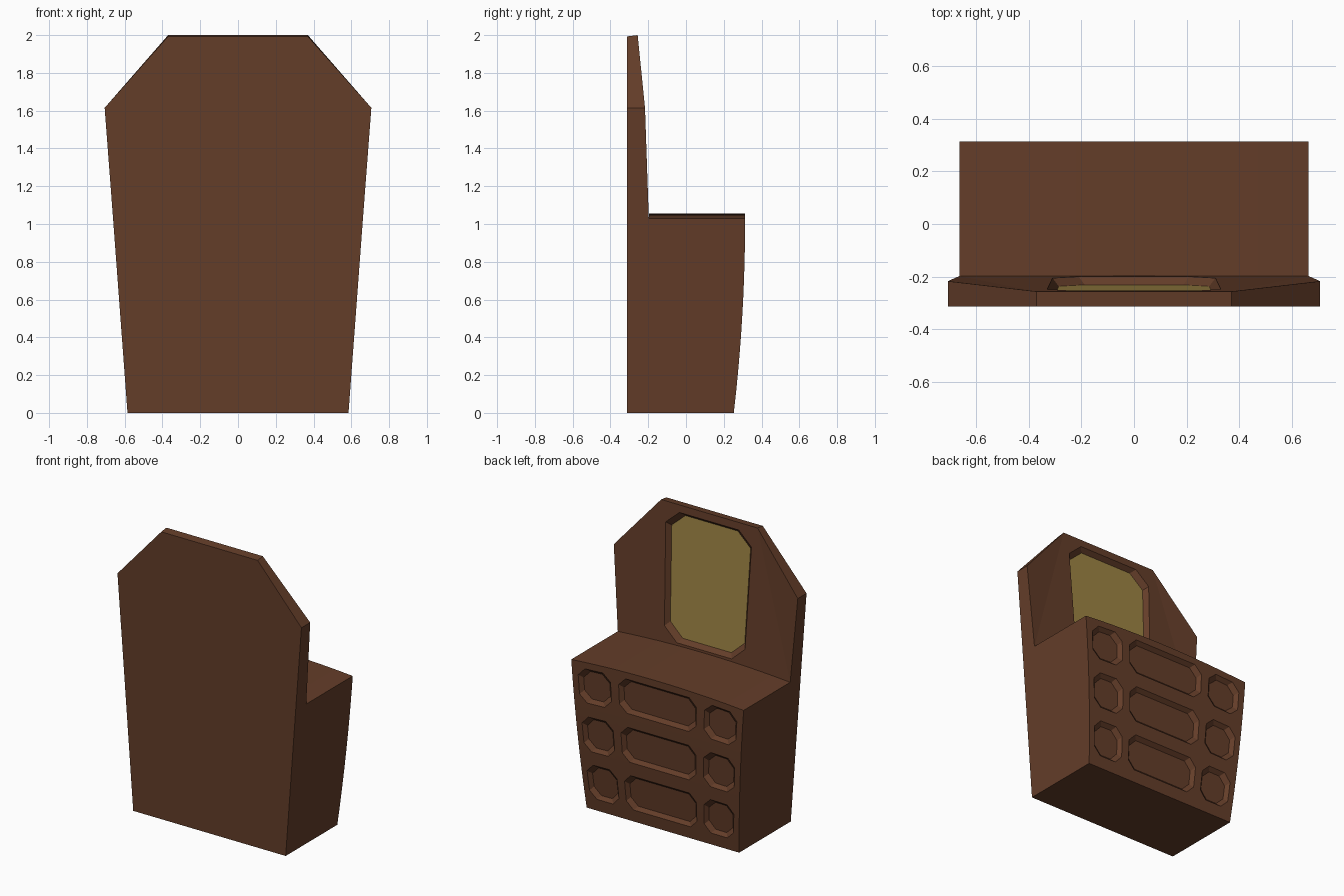
import bpy, bmesh

if "Cube" in bpy.data.objects:
    bpy.data.objects.remove(bpy.data.objects["Cube"])

def material(name, col):
    m = bpy.data.materials.new(name)
    m.diffuse_color = (*col, 1)
    m.use_nodes = True
    m.node_tree.nodes["Principled BSDF"].inputs["Base Color"].default_value = m.diffuse_color
    return m

WOOD = material("dark_wood", (0.127, 0.047, 0.022))
GOLD = material("mirror_gold", (0.342, 0.231, 0.058))
Y = 0.313          # half depth
YB = -0.197        # where backboard and cabinet meet
H = 1.03           # cabinet height at its sides

def make(name, bm):
    bmesh.ops.recalc_face_normals(bm, faces=bm.faces[:])
    me = bpy.data.meshes.new(name)
    bm.to_mesh(me)
    bm.free()
    me.materials.append(WOOD)
    ob = bpy.data.objects.new(name, me)
    bpy.context.collection.objects.link(ob)
    return ob

def half_width(z):
    return 0.585 + 0.12 * z / 1.615

def cut(ob, cutter):
    mod = ob.modifiers.new("recess", 'BOOLEAN')
    mod.object, mod.operation, mod.solver = cutter, 'DIFFERENCE', 'EXACT'
    bpy.context.view_layer.objects.active = ob
    bpy.ops.object.modifier_apply(modifier=mod.name)
    bpy.data.objects.remove(cutter)

def drop_faces(ob, rule):
    bm = bmesh.new()
    bm.from_mesh(ob.data)
    bmesh.ops.delete(bm, geom=[f for f in bm.faces if rule(f)], context='FACES')
    bm.to_mesh(ob.data)
    bm.free()

def octagon(a0, a1, b0, b1, ca, cb):
    return [(a0 + ca, b0), (a1 - ca, b0), (a1, b0 + cb), (a1, b1 - cb),
            (a1 - ca, b1), (a0 + ca, b1), (a0, b1 - cb), (a0, b0 + cb)]

def frustum(bm, outer, inner):
    a = [bm.verts.new(p) for p in outer]
    b = [bm.verts.new(p) for p in inner]
    for i in range(len(a)):
        j = (i + 1) % len(a)
        bm.faces.new((a[i], a[j], b[j], b[i]))
    bm.faces.new(a)
    bm.faces.new(b)

# Cabinet: flared body with bowed drawer front and slightly arched top
def front(u, v, d=0.0):
    z = v * (H + 0.026 * (1 - u * u))
    return (u * half_width(z), Y - 0.06 * (1 - v) ** 2 + d, z)

bm = bmesh.new()
NU, NV = 12, 10
cols = []
for i in range(NU + 1):
    u = -1 + 2 * i / NU
    pts = [front(u, k / NV) for k in range(NV + 1)]
    pts += [(pts[-1][0], YB, pts[-1][2]), (pts[0][0], YB, 0)]
    cols.append([bm.verts.new(p) for p in pts])
for a, b in zip(cols, cols[1:]):
    for k in range(len(a)):
        n = (k + 1) % len(a)
        bm.faces.new((a[k], a[n], b[n], b[k]))
bm.faces.new(cols[0])
bm.faces.new(cols[-1])
cabinet = make("drawer_cabinet", bm)

# Drawer recesses: three rows by three columns of chamfered panels
bm = bmesh.new()
for v0, v1 in ((0.08, 0.313), (0.403, 0.637), (0.73, 0.957)):
    for u0, u1 in ((-0.93, -0.55), (-0.455, 0.455), (0.55, 0.93)):
        def ring(s, d):
            o = octagon(u0 - 0.036 * s, u1 + 0.036 * s, v0 - 0.022 * s,
                        v1 + 0.022 * s, 0.085, 0.05)
            return [front(u, v, d) for u, v in o]
        frustum(bm, ring(0.8, 0.02), ring(-1, -0.025))
cut(cabinet, make("drawer_cutter", bm))
drop_faces(cabinet, lambda f: f.calc_center_median().y < YB + 0.001)

# Backboard: flared panel with clipped top corners and forward side wings
side = [(0.585, YB, 0), (half_width(H), YB, H), (0.706, -0.217, 1.615), (0.37, -0.256, 2.0)]
bm = bmesh.new()
R = [bm.verts.new(p) for p in side]
L = [bm.verts.new((-x, y, z)) for x, y, z in side]
rear = lambda s: [bm.verts.new((s * x, -Y, min(z, 1.993))) for x, y, z in side]
RB, LB = rear(1), rear(-1)
for f in ((R[0], R[1], L[1], L[0]), (R[1], R[3], L[3], L[1]), (R[1], R[2], R[3]),
          (L[1], L[3], L[2]), (R[3], L[3], LB[3], RB[3]), (R[0], L[0], LB[0], RB[0])):
    bm.faces.new(f)
for F, B in ((R, RB), (L, LB)):
    for i in range(3):
        bm.faces.new((F[i], F[i + 1], B[i + 1], B[i]))
bm.faces.new(RB + LB[::-1])
board = make("backboard", bm)

# Mirror recess in the leaning centre of the backboard
def lean(z):
    return YB - 0.059 * (z - H) / (2.0 - H)

def mirror_ring(s, d):
    o = octagon(-0.32 - s, 0.32 + s, 1.07 - s, 1.95 + s, 0.1, 0.09)
    return [(x * (0.96 + 0.09 * (z - 1.07)), lean(z) + d, z) for x, z in o]

bm = bmesh.new()
frustum(bm, mirror_ring(0.016, 0.02), mirror_ring(-0.026, -0.03))
cut(board, make("mirror_cutter", bm))
board.data.materials.clear()
board.data.materials.append(WOOD)
board.data.materials.append(GOLD)
for p in board.data.polygons:      # recess floor is the mirror glass
    c = p.center
    floor = abs(c.y - lean(c.z) + 0.03) < 0.004 and p.normal.y > 0.9 and abs(c.x) < 0.3
    p.material_index = 1 if floor else 0
drop_faces(board, lambda f: f.normal.y > 0.99 and f.calc_center_median().z < 0.8)

# Soft shading on the bowed cabinet
bpy.ops.object.select_all(action='DESELECT')
cabinet.select_set(True)
bpy.context.view_layer.objects.active = cabinet
bpy.ops.object.shade_smooth_by_angle(angle=0.35)
